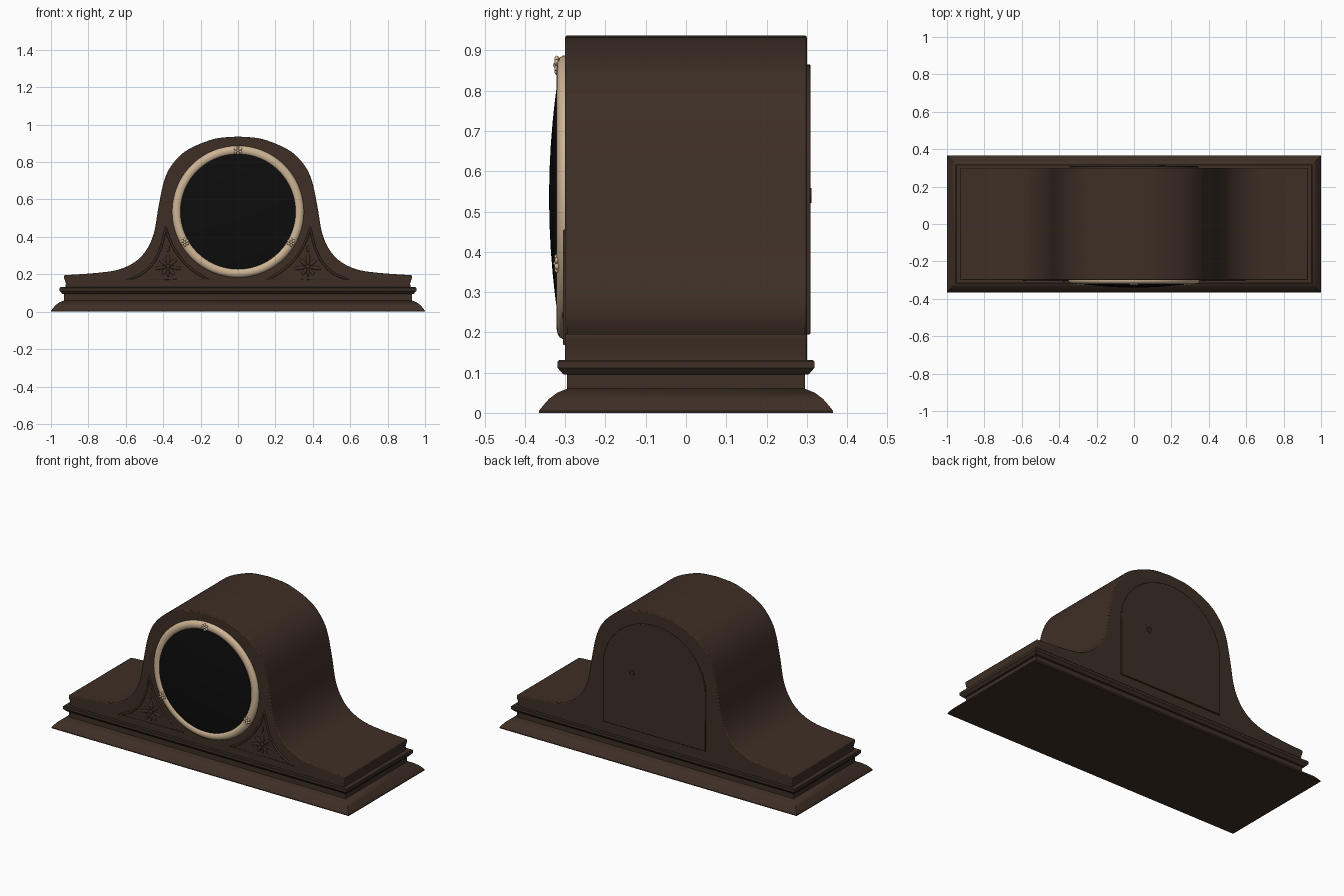
import bpy, bmesh, math
from mathutils import Matrix, Vector

if "Cube" in bpy.data.objects:
    bpy.data.objects.remove(bpy.data.objects["Cube"], do_unlink=True)


def material(name, rgb):
    m = bpy.data.materials.new(name)
    m.use_nodes = True
    m.diffuse_color = (*rgb, 1)
    m.node_tree.nodes["Principled BSDF"].inputs["Base Color"].default_value = (*rgb, 1)
    return m


WOOD = material("dark walnut", (0.048, 0.028, 0.019))
BRASS = material("pale brass", (0.62, 0.46, 0.30))
GLASS = material("black glass", (0.004, 0.004, 0.004))
DIAL_Z = 0.535
FRONT = -0.30


def finish(name, bm, mat, angle=35, bevel=0):
    bmesh.ops.recalc_face_normals(bm, faces=bm.faces[:])
    mesh = bpy.data.meshes.new(name)
    bm.to_mesh(mesh)
    bm.free()
    mesh.materials.append(mat)
    ob = bpy.data.objects.new(name, mesh)
    bpy.context.collection.objects.link(ob)
    bpy.ops.object.select_all(action="DESELECT")
    ob.select_set(True)
    bpy.context.view_layer.objects.active = ob
    bpy.ops.object.shade_smooth_by_angle(angle=math.radians(angle))
    if bevel:
        mod = ob.modifiers.new("soft edges", "BEVEL")
        mod.width, mod.segments = bevel, 2
        mod.limit_method, mod.angle_limit = "ANGLE", math.radians(40)
    return ob


def loft(name, rings, mat, caps=True, **kw):
    """Skin a list of equal-length closed rings of points."""
    bm = bmesh.new()
    loops = [[bm.verts.new(p) for p in ring] for ring in rings]
    n = len(loops[0])
    for a, b in zip(loops, loops[1:]):
        for i in range(n):
            j = (i + 1) % n
            bm.faces.new((a[i], a[j], b[j], b[i]))
    if caps:
        bm.faces.new(loops[0])
        bm.faces.new(loops[-1])
    return finish(name, bm, mat, **kw)


def slab(name, outline, y0, y1, mat, **kw):
    return loft(name, [[(x, y, z) for x, z in outline] for y in (y0, y1)], mat, **kw)


def dial_ring(r, y, x=0, z=DIAL_Z, n=96):
    return [(x + r * math.cos(t), y, z + r * math.sin(t))
            for t in (2 * math.pi * i / n for i in range(n))]


def smooth_path(pts, steps=6):
    """Catmull-Rom curve through 2D points."""
    p = [Vector(q) for q in pts]
    p = [2 * p[0] - p[1]] + p + [2 * p[-1] - p[-2]]
    out = []
    for a, b, c, d in zip(p, p[1:], p[2:], p[3:]):
        for i in range(steps):
            t = i / steps
            out.append(0.5 * (2 * b + (c - a) * t + (2 * a - 5 * b + 4 * c - d) * t * t
                              + (3 * b - a - 3 * c + d) * t ** 3))
    return [tuple(q) for q in out] + [tuple(pts[-1])]


def petals(name, x, z, y, parts, mat):
    """Flattened lobes: (angle, distance, length, width, thickness)."""
    bm = bmesh.new()
    for ang, dist, length, width, thick in parts:
        mx = (Matrix.Translation((x, y, z)) @ Matrix.Rotation(-math.radians(ang), 4, "Y")
              @ Matrix.Translation((dist, 0, 0)) @ Matrix.Diagonal((length, thick, width, 1)))
        bmesh.ops.create_uvsphere(bm, u_segments=12, v_segments=8, radius=1, matrix=mx)
    return finish(name, bm, mat, angle=60)


# Stepped plinth with a rounded foot and a projecting moulding
steps = [(0.07, 0), (0.07, 0.005), (0.06, 0.018), (0.045, 0.035), (0.025, 0.05),
         (0.0, 0.06), (0.0, 0.095), (0.01, 0.096), (0.024, 0.112),
         (0.024, 0.127), (0.02, 0.131)]
loft("plinth", [[(sx * (0.93 + d), sy * (0.295 + d), z)
                 for sx, sy in ((-1, -1), (1, -1), (1, 1), (-1, 1))] for d, z in steps], WOOD)

# Humped case, mirrored from its right-hand outline
half = smooth_path([(0, 0.937), (0.13, 0.923), (0.27, 0.865), (0.35, 0.79), (0.395, 0.70),
                    (0.425, 0.56), (0.45, 0.42), (0.49, 0.33), (0.55, 0.267),
                    (0.64, 0.225), (0.76, 0.207), (0.93, 0.195)])
half += [(0.93, 0.18), (0.92, 0.15), (0.925, 0.125)]
slab("case", half + [(-x, z) for x, z in reversed(half[1:])], FRONT, -FRONT, WOOD, bevel=0.005)

# Arched rear door with its keyhole ring
arch = [(0.345 * math.cos(math.pi * i / 40), DIAL_Z + 0.33 * math.sin(math.pi * i / 40))
        for i in range(41)]
slab("rear_door", arch + [(-0.345, 0.195), (0.345, 0.195)], 0.295, 0.309, WOOD, bevel=0.003)
loft("door_keyhole", [dial_ring(r, y, 0.15, 0.54, 20) for r, y in
                      ((0.019, 0.305), (0.019, 0.312), (0.011, 0.312), (0.009, 0.3095))], WOOD)

# Bezel and domed glass
loft("bezel", [dial_ring(r, y) for r, y in
               ((0.352, -0.298), (0.352, -0.306), (0.347, -0.314), (0.338, -0.319),
                (0.328, -0.321), (0.317, -0.319), (0.309, -0.314), (0.305, -0.308),
                (0.305, -0.298))], BRASS, caps=False)
loft("dial_glass", [dial_ring(r, -0.34 + 0.25 * r * r) for r in
                    (0.308, 0.28, 0.24, 0.19, 0.13, 0.07, 0.01)], GLASS)

# Small rosettes on the bezel
rosette = [(60 * k + 30, 0.014, 0.01, 0.007, 0.006) for k in range(6)] + [(0, 0, 0.008, 0.008, 0.009)]
for name, deg in (("top", 90), ("left", -30), ("right", 210)):
    a = math.radians(deg)
    petals(name + "_rosette", 0.328 * math.cos(a), DIAL_Z + 0.328 * math.sin(a),
           -0.321, rosette, BRASS)

# Carved corner panels: raised border around a leaf spray
outer = smooth_path([(0.387, 0.45), (0.41, 0.35), (0.45, 0.265), (0.51, 0.205), (0.59, 0.17)], 4)
inner = [(0.395 * math.cos(t), DIAL_Z + 0.395 * math.sin(t))
         for t in (math.radians(-66 + 52 * i / 16) for i in range(17))]
spray = [(90, 0.035, 0.03, 0.012, 0.006), (40, 0.034, 0.028, 0.010, 0.005),
         (140, 0.034, 0.028, 0.010, 0.005), (-10, 0.042, 0.034, 0.010, 0.005),
         (190, 0.042, 0.034, 0.010, 0.005), (-55, 0.034, 0.026, 0.009, 0.005),
         (235, 0.034, 0.026, 0.009, 0.005), (-90, 0.03, 0.026, 0.007, 0.005),
         (90, 0.095, 0.022, 0.007, 0.004), (0, 0, 0.013, 0.013, 0.008)]
for side, s in (("left", 1), ("right", -1)):
    curve = bpy.data.curves.new(side + "_panel_border", "CURVE")
    curve.dimensions = "3D"
    curve.bevel_depth, curve.bevel_resolution = 0.006, 2
    path = outer + inner
    spline = curve.splines.new("POLY")
    spline.points.add(len(path) - 1)
    for pt, (x, z) in zip(spline.points, path):
        pt.co = (s * x, FRONT, z, 1)
    spline.use_cyclic_u = True
    curve.materials.append(WOOD)
    bpy.context.collection.objects.link(bpy.data.objects.new(side + "_panel_border", curve))
    petals(side + "_leaf_spray", s * 0.374, 0.242, FRONT, spray, WOOD)
